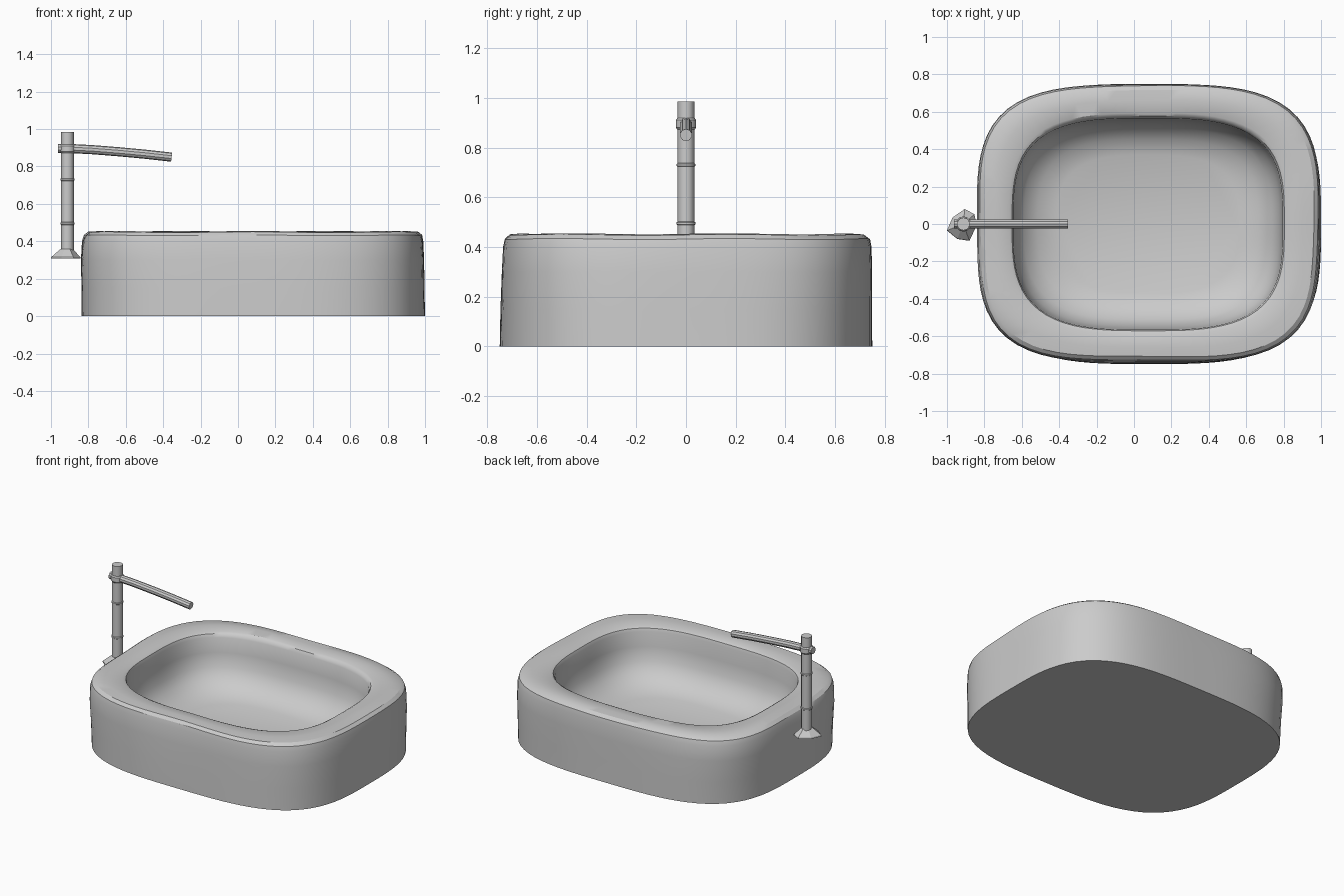
import bpy, bmesh, math
from mathutils import Vector

if "Cube" in bpy.data.objects:
    bpy.data.objects.remove(bpy.data.objects["Cube"])


def finish(name, bm, angle=35):
    bmesh.ops.recalc_face_normals(bm, faces=bm.faces)
    me = bpy.data.meshes.new(name)
    bm.to_mesh(me)
    bm.free()
    ob = bpy.data.objects.new(name, me)
    bpy.context.collection.objects.link(ob)
    bpy.ops.object.select_all(action='DESELECT')
    ob.select_set(True)
    bpy.context.view_layer.objects.active = ob
    bpy.ops.object.shade_smooth_by_angle(angle=math.radians(angle))
    return ob


def loft(name, loops, angle=35):
    """Skin a list of equal-length point loops and cap both ends."""
    bm = bmesh.new()
    rings = [[bm.verts.new(p) for p in loop] for loop in loops]
    for a, b in zip(rings, rings[1:]):
        for i in range(len(a)):
            j = (i + 1) % len(a)
            bm.faces.new((a[i], a[j], b[j], b[i]))
    bm.faces.new(rings[0][::-1])
    bm.faces.new(rings[-1])
    return finish(name, bm, angle)


def rounded_loop(cx, cy, hx, hy, z, n, wave=0.0, count=96):
    """Superellipse outline with a slight hand-carved wobble."""
    pts = []
    for i in range(count):
        t = 2 * math.pi * i / count
        c, s = math.cos(t), math.sin(t)
        k = (abs(c) ** n + abs(s) ** n) ** (-1 / n)
        k *= 1 + wave * 1.5 * math.sin(5 * t + 0.6)
        pts.append((cx + hx * c * k, cy + hy * s * k,
                    z + wave * 0.7 * math.sin(7 * t)))
    return pts


def circle(center, axis, r, sides):
    """Polygon ring around a point, perpendicular to axis."""
    q = Vector((0, 0, 1)).rotation_difference(Vector(axis))
    return [Vector(center) + q @ Vector((r * math.cos(2 * math.pi * i / sides),
                                         r * math.sin(2 * math.pi * i / sides), 0))
            for i in range(sides)]


# Stone basin: outside wall, rim, then down the bowl to the flat floor
basin_profile = [
    (0.082, 0.000, 0.918, 0.749, 0.00, 3.3, 0.0),
    (0.080, 0.001, 0.917, 0.747, 0.15, 3.4, 0.0),
    (0.077, 0.003, 0.917, 0.744, 0.30, 3.55, 0.001),
    (0.077, 0.004, 0.911, 0.740, 0.40, 3.6, 0.002),
    (0.079, 0.004, 0.902, 0.733, 0.432, 3.6, 0.003),
    (0.08, 0.002, 0.880, 0.712, 0.449, 3.6, 0.003),
    (0.08, 0.00, 0.820, 0.660, 0.453, 3.4, 0.003),
    (0.077, 0.002, 0.745, 0.590, 0.449, 3.2, 0.002),
    (0.076, 0.003, 0.728, 0.574, 0.440, 3.2, 0.0),
    (0.075, 0.00, 0.720, 0.565, 0.420, 3.2, 0.0),
    (0.075, 0.00, 0.716, 0.560, 0.320, 3.2, 0.0),
    (0.075, 0.00, 0.700, 0.545, 0.230, 3.1, 0.0),
    (0.075, 0.00, 0.662, 0.512, 0.165, 3.0, 0.0),
    (0.075, 0.00, 0.590, 0.455, 0.115, 3.0, 0.0),
    (0.075, 0.00, 0.485, 0.370, 0.080, 3.0, 0.0),
]
loft("stone_basin", [rounded_loop(*p) for p in basin_profile], 32)

# Bamboo post with raised node rings
PX = -0.912
post_profile = [(0.034, 0.31), (0.034, 0.488), (0.038, 0.491), (0.038, 0.499),
                (0.034, 0.502), (0.034, 0.723), (0.038, 0.726), (0.038, 0.734),
                (0.034, 0.737), (0.034, 0.985)]
loft("bamboo_post", [circle((PX, 0, z), (0, 0, 1), r, 12) for r, z in post_profile])

# Binding collar where the spout crosses the post
loft("post_collar", [circle((PX, 0, z), (0, 0, 1), r, 12)
                     for r, z in [(0.035, 0.872), (0.041, 0.88), (0.041, 0.91), (0.035, 0.918)]])

# Drooping spout running through the post
spout_path = [(-0.963, 0.897), (-0.90, 0.896), (-0.78, 0.890), (-0.64, 0.879),
              (-0.50, 0.866), (-0.355, 0.850)]
spout = []
for i, (x, z) in enumerate(spout_path):
    x0, z0 = spout_path[max(i - 1, 0)]
    x1, z1 = spout_path[min(i + 1, len(spout_path) - 1)]
    spout.append(circle((x, 0, z), (x1 - x0, 0, z1 - z0), 0.0245, 10))
loft("bamboo_spout", spout)

# Rough foot stone under the post
foot = [(-1.0, -0.035), (-0.945, -0.08), (-0.88, -0.09), (-0.842, -0.01),
        (-0.853, 0.052), (-0.905, 0.08), (-0.97, 0.035)]


def foot_loop(k, z):
    return [(PX + (x - PX) * k, y * k, z) for x, y in foot]


loft("post_foot", [foot_loop(1.0, 0.307), foot_loop(0.98, 0.316), foot_loop(0.4, 0.36)], 20)
